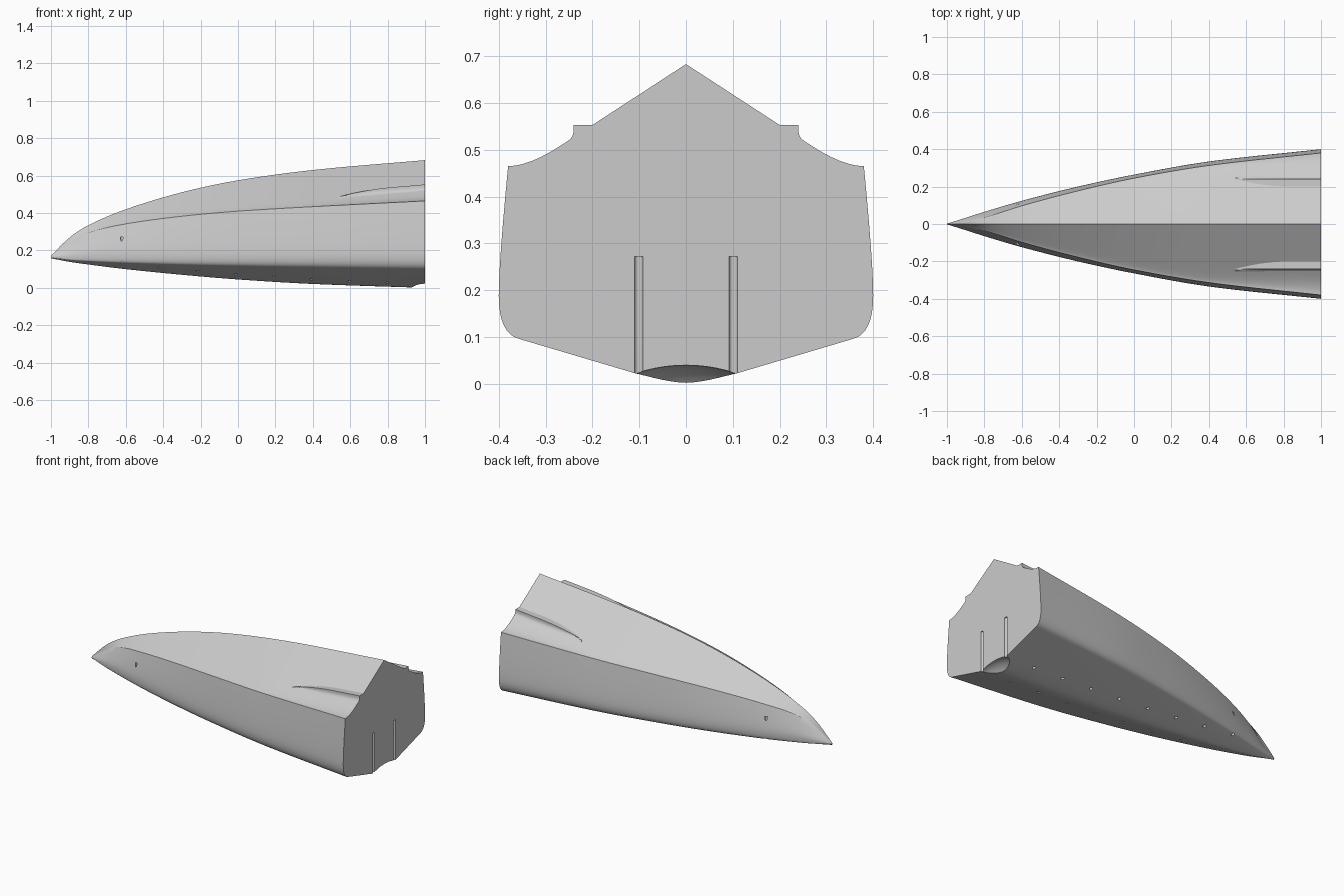
import bpy, bmesh, math
from mathutils import Vector, Matrix

if "Cube" in bpy.data.objects:
    bpy.data.objects.remove(bpy.data.objects["Cube"], do_unlink=True)

grey = bpy.data.materials.new("hull grey")
grey.use_nodes = True
grey.diffuse_color = (0.6, 0.6, 0.6, 1)
grey.node_tree.nodes["Principled BSDF"].inputs["Base Color"].default_value = (0.6, 0.6, 0.6, 1)

# Hull lines: x, ridge z, deck edge z, deck edge y, chine z, half beam, keel z
LINES = [
    (-1.0, .172, .168, .001, .163, .002, .158),
    (-.9, .270, .238, .008, .150, .033, .139),
    (-.8, .335, .295, .033, .143, .065, .125),
    (-.6, .420, .342, .097, .133, .124, .100),
    (-.3, .511, .383, .177, .122, .200, .070),
    (0, .575, .410, .245, .114, .264, .045),
    (.4, .630, .434, .313, .106, .334, .021),
    (1.0, .683, .465, .380, .096, .400, .000),
]


def hull_lines(x):
    """Smooth Hermite interpolation of the hull lines at x."""
    i = max(k for k in range(len(LINES) - 1) if LINES[k][0] <= x + 1e-6)
    a, b = LINES[i], LINES[i + 1]
    before, after = LINES[max(i - 1, 0)], LINES[min(i + 2, len(LINES) - 1)]
    h = b[0] - a[0]
    t = (x - a[0]) / h
    out = []
    for k in range(1, len(a)):
        m0 = (b[k] - before[k]) / (b[0] - before[0]) * h
        m1 = (after[k] - a[k]) / (after[0] - a[0]) * h
        out.append((2*t**3 - 3*t*t + 1) * a[k] + (t**3 - 2*t*t + t) * m0
                   + (3*t*t - 2*t**3) * b[k] + (t**3 - t*t) * m1)
    return out


def bezier(a, b, c, n):
    a, b, c = Vector(a), Vector(b), Vector(c)
    return [a*(1-t)**2 + b*2*t*(1-t) + c*t*t for t in (i / n for i in range(n + 1))]


def hull_section(x):
    """Half section from ridge to keel, mirrored into a ring."""
    ridge, sheer, sheer_y, chine, beam, keel = hull_lines(x)
    top, edge = Vector((0, ridge)), Vector((sheer_y, sheer))
    knee = Vector((min((ridge - sheer) / .65, sheer_y * .97), sheer))
    widest = Vector((beam, chine + .25 * (sheer - chine)))
    turn = Vector((beam * .89, chine))
    garboard = Vector((beam * .3, keel + .27 * (chine - keel)))
    half = [top, top.lerp(knee, .4)]
    half += bezier(top.lerp(knee, .8), knee, edge, 6)
    half += bezier(edge, (beam, widest.y + .25 * (sheer - widest.y)), widest, 6)[1:]
    half += bezier(widest, (beam, chine + .03 * (sheer - chine)), turn, 8)[1:]
    half += bezier(garboard, (beam * .1, keel), (0, keel), 6)
    ring = half + [Vector((-p.x, p.y)) for p in reversed(half[1:-1])]
    return [Vector((x, p.x, p.y)) for p in ring]


def make_object(name, bm):
    bmesh.ops.recalc_face_normals(bm, faces=bm.faces)
    mesh = bpy.data.meshes.new(name)
    bm.to_mesh(mesh)
    bm.free()
    mesh.materials.append(grey)
    obj = bpy.data.objects.new(name, mesh)
    bpy.context.collection.objects.link(obj)
    return obj


def loft(name, rings):
    """Skin closed rings and cap both ends."""
    bm = bmesh.new()
    loops = [[bm.verts.new(p) for p in ring] for ring in rings]
    for a, b in zip(loops, loops[1:]):
        for i in range(len(a)):
            j = (i + 1) % len(a)
            bm.faces.new((a[i], a[j], b[j], b[i]))
    bm.faces.new(loops[0])
    bm.faces.new(loops[-1])
    return make_object(name, bm)


def activate(obj):
    bpy.ops.object.select_all(action='DESELECT')
    obj.select_set(True)
    bpy.context.view_layer.objects.active = obj


def cut(obj, cutter):
    activate(obj)
    mod = obj.modifiers.new("cut", 'BOOLEAN')
    mod.operation, mod.solver, mod.object = 'DIFFERENCE', 'EXACT', cutter
    bpy.ops.object.modifier_apply(modifier=mod.name)
    bpy.data.objects.remove(cutter, do_unlink=True)


def smooth(obj):
    activate(obj)
    bpy.ops.object.shade_smooth_by_angle(angle=math.radians(30))


# Hull, with closer stations at the bow
hull = loft("hull", [hull_section(-1 + 2 * (i / 48) ** 1.4) for i in range(49)])

# Two rows of vertical dowel bores; the last pair opens through the transom
bm = bmesh.new()
for i in range(9):
    for side in (-1, 1):
        bmesh.ops.create_cone(bm, cap_ends=True, segments=20, radius1=.009, radius2=.009,
                              depth=.323, matrix=Matrix.Translation((1 - .2025 * i, side * .101, .111)))
cut(hull, make_object("bore_cutter", bm))

# Scoop at the foot of the transom
bm = bmesh.new()
bmesh.ops.create_uvsphere(bm, u_segments=64, v_segments=48, radius=.336,
                          matrix=Matrix.Translation((1, 0, -.296)) @ Matrix.Diagonal((.456, 1, 1, 1)))
cut(hull, make_object("scoop_cutter", bm))
smooth(hull)


# Raised deck steps, fading into the deck going forward
def step_section(x, side):
    ridge = hull_lines(x)[0]
    fade = max(0, 1 - (x - .54) / .3)
    inner = .2 + .041 * fade ** 2
    level = ridge - .65 * inner
    drop = .65 * (.24 - inner)
    pts = [(inner - .02, level), (inner, level), (.24, level), (.24, level - .5 * drop),
           (.2415, level - .8 * drop), (.246, level - 1.1 * drop),
           (.256, ridge - .65 * .256 - .001), (.256, level - .07), (inner - .02, level - .07)]
    return [Vector((x, side * y, z)) for y, z in pts]


for side, label in ((-1, "right"), (1, "left")):
    smooth(loft(f"deck_step_{label}", [step_section(.54 + .46 * i / 24, side) for i in range(25)]))
